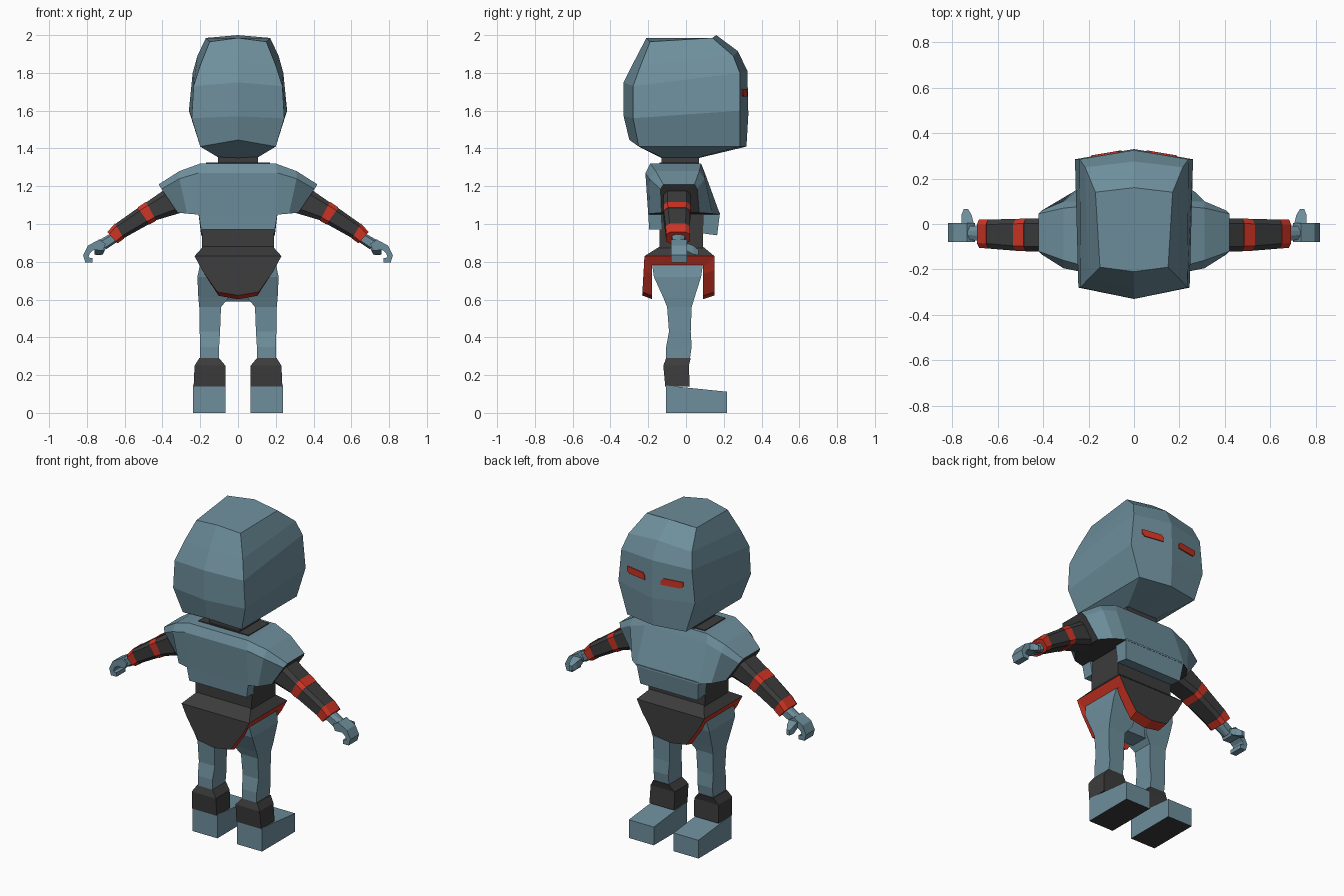
import bpy, bmesh, math
from mathutils import Vector

if "Cube" in bpy.data.objects:
    bpy.data.objects.remove(bpy.data.objects["Cube"])

def material(name, col):
    m = bpy.data.materials.new(name)
    m.diffuse_color = (*col, 1)
    m.use_nodes = True
    m.node_tree.nodes["Principled BSDF"].inputs["Base Color"].default_value = m.diffuse_color
    return m

BLUE = material("steel_blue", (0.155, 0.275, 0.335))
DARK = material("charcoal", (0.045, 0.045, 0.045))
RED = material("red", (0.62, 0.035, 0.018))

def loft(name, rings, mats, rule=None, mirror=False):
    """Skin closed rings in order; rule(normal, centre) picks a material index."""
    bm = bmesh.new()
    vs = [[bm.verts.new(p) for p in r] for r in rings]
    n = len(rings[0])
    for a, b in zip(vs, vs[1:]):
        for i in range(n):
            j = (i + 1) % n
            bm.faces.new((a[i], a[j], b[j], b[i]))
    bm.faces.new(vs[0])
    bm.faces.new(vs[-1])
    bmesh.ops.recalc_face_normals(bm, faces=bm.faces)
    bm.normal_update()
    if rule:
        for f in bm.faces:
            f.material_index = rule(f.normal, f.calc_center_median())
    me = bpy.data.meshes.new(name)
    bm.to_mesh(me)
    bm.free()
    ob = bpy.data.objects.new(name, me)
    bpy.context.collection.objects.link(ob)
    for m in mats:
        me.materials.append(m)
    if mirror:
        ob.modifiers.new("mirror", 'MIRROR').use_clip = False
    return ob

def rect(x0, x1, y0, y1, z, z1=None):
    """Horizontal rectangle; z at the y0 side, z1 at the y1 side."""
    z1 = z if z1 is None else z1
    return [(x0, y0, z), (x1, y0, z), (x1, y1, z1), (x0, y1, z1)]

# head: six-sided rings with a ridge down the face and down the back
def head_ring(wf, wb, yf, yfm, yb, ybm, zf, zfm, zb, zbm):
    return [(0, yfm, zfm), (wf, yf, zf), (wb, yb, zb),
            (0, ybm, zbm), (-wb, yb, zb), (-wf, yf, zf)]

loft("head", [
    head_ring(.10, .10, .06, .07, -.12, -.13, 1.35, 1.35, 1.35, 1.35),
    head_ring(.20, .20, .285, .32, -.25, -.30, 1.41, 1.41, 1.41, 1.445),
    head_ring(.26, .245, .285, .33, -.28, -.33, 1.60, 1.58, 1.56, 1.57),
    head_ring(.24, .235, .285, .325, -.28, -.33, 1.80, 1.81, 1.73, 1.75),
    head_ring(.215, .20, .25, .275, -.24, -.275, 1.89, 1.915, 1.84, 1.86),
    head_ring(.17, .15, .14, .16, -.19, -.21, 1.985, 2.0, 1.965, 1.985)], [BLUE])

# eyes: thin plates lying on the slanted face halves
eye_shape = [(.055, 1.675), (.175, 1.675), (.19, 1.69), (.19, 1.715), (.07, 1.715), (.055, 1.70)]
def eye_ring(off):
    return [(x, .329 - .17 * x + off, z) for x, z in eye_shape]
loft("eye", [eye_ring(-.003), eye_ring(.005)], [RED], mirror=True)

# neck and collar
loft("neck", [rect(-.105, .105, -.13, .07, 1.28), rect(-.105, .105, -.13, .07, 1.36)], [DARK])
loft("collar", [rect(-.17, .17, -.14, .06, 1.31), rect(-.17, .17, -.14, .06, 1.325)], [DARK])

# shirt: one skin from sleeve to sleeve along x
def shirt_ring(s, xt, xm, xb, pts):
    return [(s * x, y, z) for x, (y, z) in zip((xb, xm, xt, xt, xm, xb), pts)]

body = [(-.20, 1.05), (-.215, 1.27), (-.19, 1.32), (.08, 1.32), (.10, 1.27), (.18, 1.05)]
sleeve = [(-.19, 1.055), (-.195, 1.24), (-.16, 1.28), (.07, 1.28), (.10, 1.24), (.14, 1.055)]
cuff = [(-.13, 1.06), (-.135, 1.185), (-.12, 1.21), (.045, 1.21), (.06, 1.185), (.07, 1.06)]
half = [(.42, .405, .32, cuff), (.31, .31, .27, sleeve), (.20, .21, .21, body)]
loft("shirt", [shirt_ring(-1, *h) for h in half] + [shirt_ring(1, *h) for h in reversed(half)],
     [BLUE, DARK], lambda n, c: int(n.z < -.9 or (abs(c.x) > .33 and n.z < -.4)))
loft("shirt_front_flap", [rect(-.195, .195, .09, .165, .95, .94),
                          rect(-.21, .21, .09, .18, 1.06)], [BLUE])
loft("shirt_back_flap", [rect(-.195, .195, -.195, -.13, .97),
                         rect(-.21, .21, -.20, -.13, 1.06)], [BLUE])

# waist and belt
loft("waist", [rect(-.19, .19, -.14, .09, .86), rect(-.195, .195, -.14, .09, 1.10)], [DARK])
loft("belt", [rect(-.20, .20, -.21, .14, .78), rect(-.23, .23, -.22, .15, .83),
              rect(-.185, .185, -.14, .09, .88)], [DARK, RED],
     lambda n, c: int(c.z < .82))

# front and back aprons: charcoal outside, red rim and lining
apron = [(-.23, .83), (.23, .83), (.19, .755), (.11, .64), (0, .622), (-.11, .64), (-.19, .755)]
def apron_part(name, y_out_top, y_out_low, y_in, s):
    def y_out(z):
        return y_out_low + (y_out_top - y_out_low) * (z - .62) / .21
    outer = [(x, y_out(z), z) for x, z in apron]
    inner = [(x * .93, y_in, z - (.02 if z < .8 else .01)) for x, z in apron]
    loft(name, [outer, inner], [DARK, RED], lambda n, c: int(n.y * s < .9))
apron_part("front_apron", .15, .152, .09, 1)
apron_part("back_apron", -.22, -.232, -.18, -1)

# hips and legs
loft("hips", [rect(-.09, .09, -.09, .02, .59), rect(-.13, .13, -.15, .06, .68),
              rect(-.19, .19, -.17, .08, .79)], [BLUE])
loft("leg", [rect(.10, .20, -.105, .02, .28), rect(.10, .20, -.105, .03, .35),
             rect(.095, .203, -.09, .025, .43), rect(.09, .205, -.10, .03, .56),
             rect(.05, .21, -.12, .045, .61), rect(.03, .215, -.17, .08, .72),
             rect(.03, .20, -.18, .09, .79)], [BLUE], mirror=True)

# boots
loft("boot_shaft", [rect(.067, .235, -.11, .02, .14), rect(.067, .23, -.12, .015, .25),
                    rect(.10, .205, -.105, .025, .29)], [DARK], mirror=True)
loft("foot", [rect(.067, .237, -.105, .217, 0), rect(.067, .237, -.105, .217, .145, .112)],
     [BLUE, DARK], lambda n, c: int(n.z < -.9), mirror=True)

# arm: chamfered box sections between upper and lower edge points (front plane)
def arm_ring(top, low, y0, y1, g=0.0):
    t, l = Vector((top[0], 0, top[1])), Vector((low[0], 0, low[1]))
    d = (t - l).normalized() * g
    t, l = t + d, l - d
    def at(f, y):
        p = l.lerp(t, f)
        return (p.x, y, p.z)
    c = .022
    return [at(0, y0 + c), at(.18, y0), at(.82, y0), at(1, y0 + c),
            at(1, y1 - c), at(.82, y1), at(.18, y1), at(0, y1 - c)]

stations = [((.37, 1.195), (.30, 1.06), -.12, .025), ((.485, 1.115), (.435, 1.02), -.12, .025),
            ((.53, 1.085), (.47, 1.0), -.118, .022), ((.65, 1.0), (.605, .925), -.108, .02),
            ((.69, .955), (.64, .90), -.105, .02)]
for name, i, mat, g in (("upper_arm", 0, DARK, 0), ("elbow_band", 1, RED, .003),
                        ("forearm", 2, DARK, 0), ("wrist_band", 3, RED, .003)):
    loft(name, [arm_ring(*stations[i], g), arm_ring(*stations[i + 1], g)], [mat], mirror=True)

# hand: wrist, curled fingers and thumb
loft("wrist", [arm_ring((.665, .955), (.64, .905), -.075, -.005),
               arm_ring((.735, .915), (.70, .865), -.07, -.01)], [BLUE], mirror=True)
fingers = [(.70, .895), (.735, .918), (.795, .885), (.82, .835), (.808, .795), (.77, .795),
           (.77, .82), (.792, .822), (.785, .845), (.765, .862), (.715, .86)]
loft("fingers", [[(x, y, z) for x, z in fingers] for y in (-.08, .005)], [BLUE], mirror=True)
loft("thumb", [[(.705, 0, .86), (.76, 0, .86), (.76, 0, .90), (.705, 0, .90)],
               [(.715, .04, .84), (.76, .04, .84), (.76, .04, .885), (.715, .04, .885)],
               [(.73, .065, .835), (.75, .065, .835), (.75, .065, .865), (.73, .065, .865)]],
     [BLUE], mirror=True)
